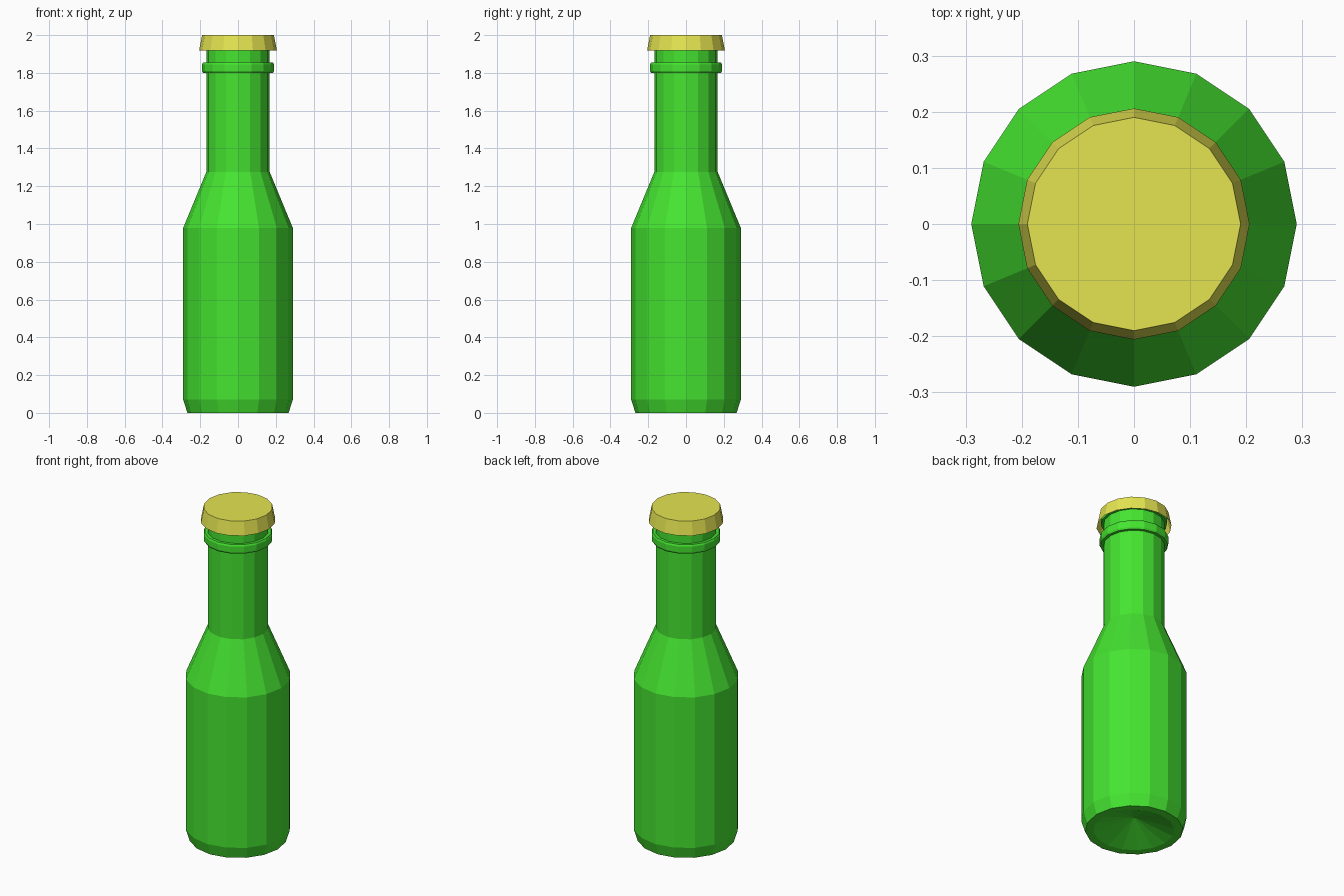
import bpy, bmesh
from math import cos, sin, tau

if "Cube" in bpy.data.objects:
    bpy.data.objects.remove(bpy.data.objects["Cube"])

SIDES = 16


def material(name, colour):
    m = bpy.data.materials.new(name)
    m.diffuse_color = (*colour, 1)
    m.use_nodes = True
    m.node_tree.nodes["Principled BSDF"].inputs["Base Color"].default_value = m.diffuse_color
    return m


def lathe(name, profile, mat):
    """Revolve (radius, z) points about z; radius 0 makes a pole."""
    bm = bmesh.new()
    rings = []
    for r, z in profile:
        n = SIDES if r else 1
        rings.append([bm.verts.new((r * cos(tau * i / SIDES), r * sin(tau * i / SIDES), z))
                      for i in range(n)])
    for a, b in zip(rings, rings[1:]):
        for i in range(SIDES):
            j = (i + 1) % SIDES
            quad = [a[i % len(a)], a[j % len(a)], b[j % len(b)], b[i % len(b)]]
            bm.faces.new(list(dict.fromkeys(quad)))
    mesh = bpy.data.meshes.new(name)
    bm.to_mesh(mesh)
    bm.free()
    mesh.materials.append(mat)
    obj = bpy.data.objects.new(name, mesh)
    bpy.context.collection.objects.link(obj)
    return obj


green = material("green_glass", (0.06, 0.78, 0.03))
gold = material("gold_cap", (0.78, 0.78, 0.084))

# Bottle: hollowed base, body, shoulder, neck with collar, lip under the cap
lathe("bottle", [
    (0, 0.08), (0.222, 0.0), (0.268, 0), (0.29, 0.07),
    (0.29, 0.98), (0.168, 1.275), (0.168, 1.80), (0.185, 1.80), (0.19, 1.81),
    (0.19, 1.845), (0.185, 1.855), (0.168, 1.855), (0.168, 1.935),
    (0.182, 1.935), (0.182, 1.985), (0, 1.985)], green)

# Cap: flared skirt, open underneath
lathe("cap", [(0.206, 1.918), (0.19, 2.0), (0, 2.0)], gold)
